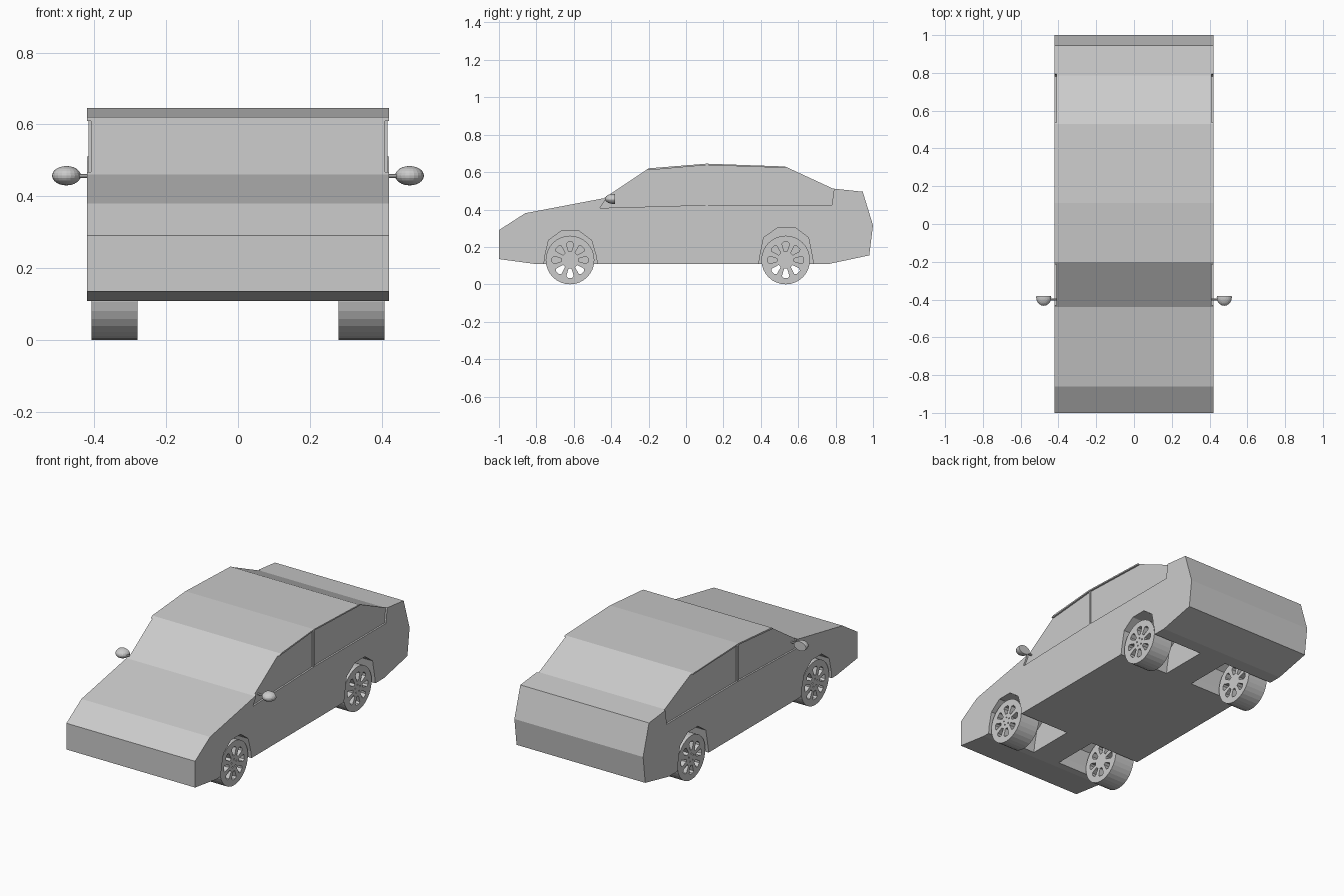
import bpy, bmesh, math
from mathutils import Matrix, Vector

if "Cube" in bpy.data.objects:
    bpy.data.objects.remove(bpy.data.objects["Cube"])


def add_object(name, bm):
    bmesh.ops.recalc_face_normals(bm, faces=bm.faces)
    mesh = bpy.data.meshes.new(name)
    bm.to_mesh(mesh)
    bm.free()
    obj = bpy.data.objects.new(name, mesh)
    bpy.context.collection.objects.link(obj)
    return obj


def extrude_profile(bm, profile, x0, x1):
    """Extrude a (y, z) outline along x."""
    a = [bm.verts.new((x0, y, z)) for y, z in profile]
    b = [bm.verts.new((x1, y, z)) for y, z in profile]
    bm.faces.new(a)
    bm.faces.new(b[::-1])
    n = len(a)
    for i in range(n):
        j = (i + 1) % n
        bm.faces.new((a[i], b[i], b[j], a[j]))


def prism(name, profiles, spans):
    bm = bmesh.new()
    for p in profiles:
        for x0, x1 in spans:
            extrude_profile(bm, p, x0, x1)
    return add_object(name, bm)


def cut(obj, cutter):
    cutter.hide_render = True
    mod = obj.modifiers.new("cut", "BOOLEAN")
    mod.operation = "DIFFERENCE"
    mod.solver = "EXACT"
    mod.object = cutter
    bpy.context.view_layer.objects.active = obj
    bpy.ops.object.modifier_apply(modifier=mod.name)
    bpy.data.objects.remove(cutter)


# Body shell
body = prism("body", [[
    (-1, 0.135), (-1, 0.29), (-0.86, 0.38), (-0.44, 0.46), (-0.2, 0.62),
    (0.11, 0.645), (0.53, 0.63), (0.785, 0.512), (0.945, 0.495),
    (1, 0.315), (0.98, 0.155), (0.76, 0.108), (-0.8, 0.108)]], [(-0.42, 0.42)])

# Wheel wells
front_arch = [(-0.765, 0.05), (-0.755, 0.15), (-0.735, 0.235), (-0.665, 0.287),
              (-0.575, 0.287), (-0.505, 0.235), (-0.48, 0.15), (-0.465, 0.05)]
rear_arch = [(0.38, 0.05), (0.395, 0.15), (0.415, 0.25), (0.49, 0.302),
             (0.585, 0.302), (0.655, 0.25), (0.675, 0.15), (0.69, 0.05)]
cut(body, prism("arch_cutter", [front_arch, rear_arch], [(-0.5, -0.09), (0.09, 0.5)]))

# Shallow side window recesses
cut(body, prism("window_cutter", [[
    (-0.46, 0.408), (0.11, 0.424), (0.78, 0.424), (0.79, 0.5), (0.8, 0.53),
    (0.55, 0.633), (0.53, 0.622), (0.11, 0.637), (-0.2, 0.61),
    (-0.25, 0.61), (-0.43, 0.5), (-0.43, 0.455)]], [(-0.5, -0.41), (0.41, 0.5)]))

# Door pillars
prism("door_pillar", [[(0.105, 0.42), (0.118, 0.42), (0.118, 0.64), (0.105, 0.64)]],
      [(-0.417, -0.405), (0.405, 0.417)])

# Wheels with eight slots and five bolt holes
R, SEG = 0.13, 32


def ring_point(cy, r, a):
    return (cy + r * math.sin(a), R + r * math.cos(a))


for label, cy in (("front", -0.62), ("rear", 0.533)):
    for side, sx in (("right", 1), ("left", -1)):
        span = sorted((sx * 0.28, sx * 0.408))
        circle = [ring_point(cy, R, 2 * math.pi * i / SEG) for i in range(SEG)]
        wheel = prism(f"{label}_wheel_{side}", [circle], [span])
        slots = []
        for k in range(8):
            a = k * math.pi / 4
            slots.append([ring_point(cy, r, a + da) for r, da in (
                (0.046, -0.17), (0.088, -0.23), (0.096, -0.12),
                (0.096, 0.12), (0.088, 0.23), (0.046, 0.17))])
        cut(wheel, prism("slot_cutter", slots, [(-0.5, 0.5)]))
        bolts = []
        for k in range(5):
            by, bz = ring_point(cy, 0.023, k * 2 * math.pi / 5)
            bolts.append([(by + 0.005 * math.cos(t * math.pi / 3),
                           bz + 0.005 * math.sin(t * math.pi / 3)) for t in range(6)])
        cut(wheel, prism("bolt_cutter", bolts, [sorted((sx * 0.4, sx * 0.5))]))

# Door mirrors: half-egg shells with flat backs, on thin stalks
for side, sx in (("right", 1), ("left", -1)):
    bm = bmesh.new()
    bmesh.ops.create_uvsphere(bm, u_segments=20, v_segments=12, radius=1)
    bmesh.ops.transform(bm, verts=bm.verts, matrix=Matrix.Translation(
        (sx * 0.478, -0.388, 0.457)) @ Matrix.Diagonal((0.04, 0.045, 0.027, 1)))
    geom = bm.verts[:] + bm.edges[:] + bm.faces[:]
    bmesh.ops.bisect_plane(bm, geom=geom, plane_co=(0, -0.38, 0),
                           plane_no=(0, 1, 0), clear_outer=True)
    bmesh.ops.holes_fill(bm, edges=[e for e in bm.edges if e.is_boundary])
    add_object(f"mirror_{side}", bm)

    bm = bmesh.new()
    bmesh.ops.create_cone(bm, cap_ends=True, segments=8, radius1=0.006, radius2=0.006,
                          depth=0.06, matrix=Matrix.Translation((sx * 0.43, -0.4, 0.456))
                          @ Matrix.Rotation(math.pi / 2, 4, "Y"))
    add_object(f"mirror_stalk_{side}", bm)
